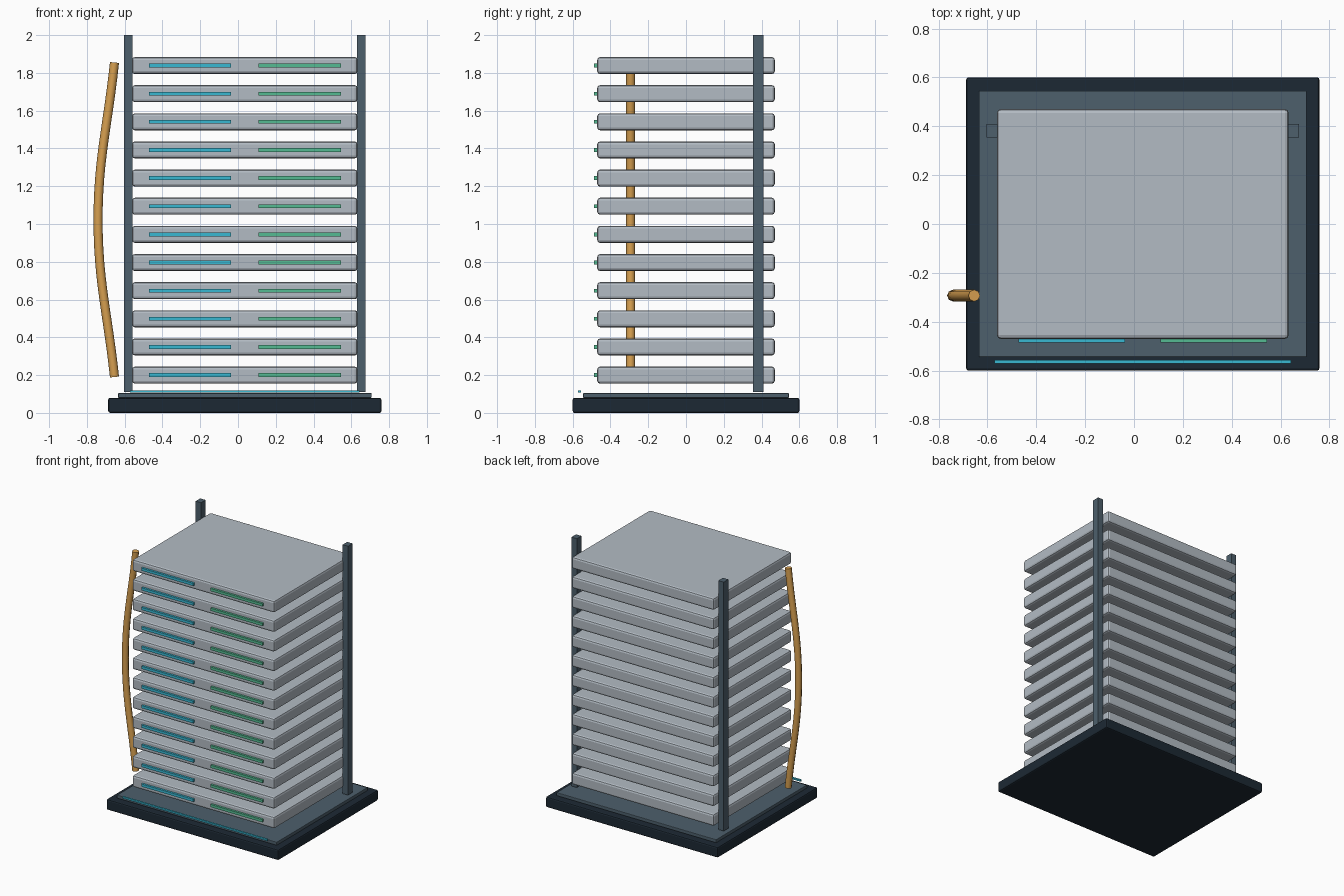
import bpy

if "Cube" in bpy.data.objects:
    bpy.data.objects.remove(bpy.data.objects["Cube"])

CX = 0.036  # centre of rack; the cable bulges past it on the left


def material(name, rgb):
    m = bpy.data.materials.new(name)
    m.diffuse_color = (*rgb, 1)
    m.use_nodes = True
    m.node_tree.nodes["Principled BSDF"].inputs["Base Color"].default_value = m.diffuse_color
    return m


DARK = material("dark", (0.012, 0.022, 0.034))
SLATE = material("slate", (0.075, 0.115, 0.15))
SILVER = material("silver", (0.45, 0.50, 0.55))
CYAN = material("cyan", (0.04, 0.48, 0.65))
GREEN = material("green", (0.09, 0.50, 0.29))
COPPER = material("copper", (0.68, 0.35, 0.08))


def box(name, centre, size, mat, bevel=0.0, segments=2):
    bpy.ops.mesh.primitive_cube_add(size=1, location=centre)
    ob = bpy.context.object
    ob.name = name
    ob.scale = size
    bpy.ops.object.transform_apply(location=False, rotation=False, scale=True)
    ob.data.materials.append(mat)
    if bevel:
        mod = ob.modifiers.new("bevel", "BEVEL")
        mod.width = bevel
        mod.segments = segments
    return ob


# Plinth, deck plate and front light line
box("plinth", (CX, 0, 0.04), (1.446, 1.2, 0.08), DARK, 0.01)
box("deck_plate", (CX, 0, 0.0925), (1.342, 1.09, 0.025), SLATE, 0.004)
box("plinth_light", (CX, -0.564, 0.113), (1.215, 0.014, 0.012), CYAN)

# Rear posts
for side, sx in (("left", -1), ("right", 1)):
    box(f"post_{side}", (CX + sx * 0.617, 0.382, 1.055), (0.045, 0.055, 1.89), SLATE)

# Stack of trays, each with two front light strips
for i in range(12):
    z = 0.2 + i * 0.149
    box(f"tray_{i + 1}", (CX, 0, z), (1.194, 0.94, 0.09), SILVER, 0.015)
    for side, sx, mat in (("left", -1, CYAN), ("right", 1, GREEN)):
        box(f"tray_{i + 1}_strip_{side}", (CX + sx * 0.29, -0.476, z),
            (0.436, 0.02, 0.02), mat)

# Bowed cable on the left side
curve = bpy.data.curves.new("side_cable", "CURVE")
curve.dimensions = "3D"
curve.bevel_depth = 0.024
curve.bevel_resolution = 2
curve.resolution_u = 12
curve.use_fill_caps = True
spline = curve.splines.new("BEZIER")
spline.bezier_points.add(2)
path = [(-0.654, 0.19), (-0.741, 1.02), (-0.654, 1.855)]
for p, (x, z) in zip(spline.bezier_points, path):
    p.co = (x, -0.293, z)
    p.handle_left_type = p.handle_right_type = "AUTO"
curve.materials.append(COPPER)
cable = bpy.data.objects.new("side_cable", curve)
bpy.context.collection.objects.link(cable)
